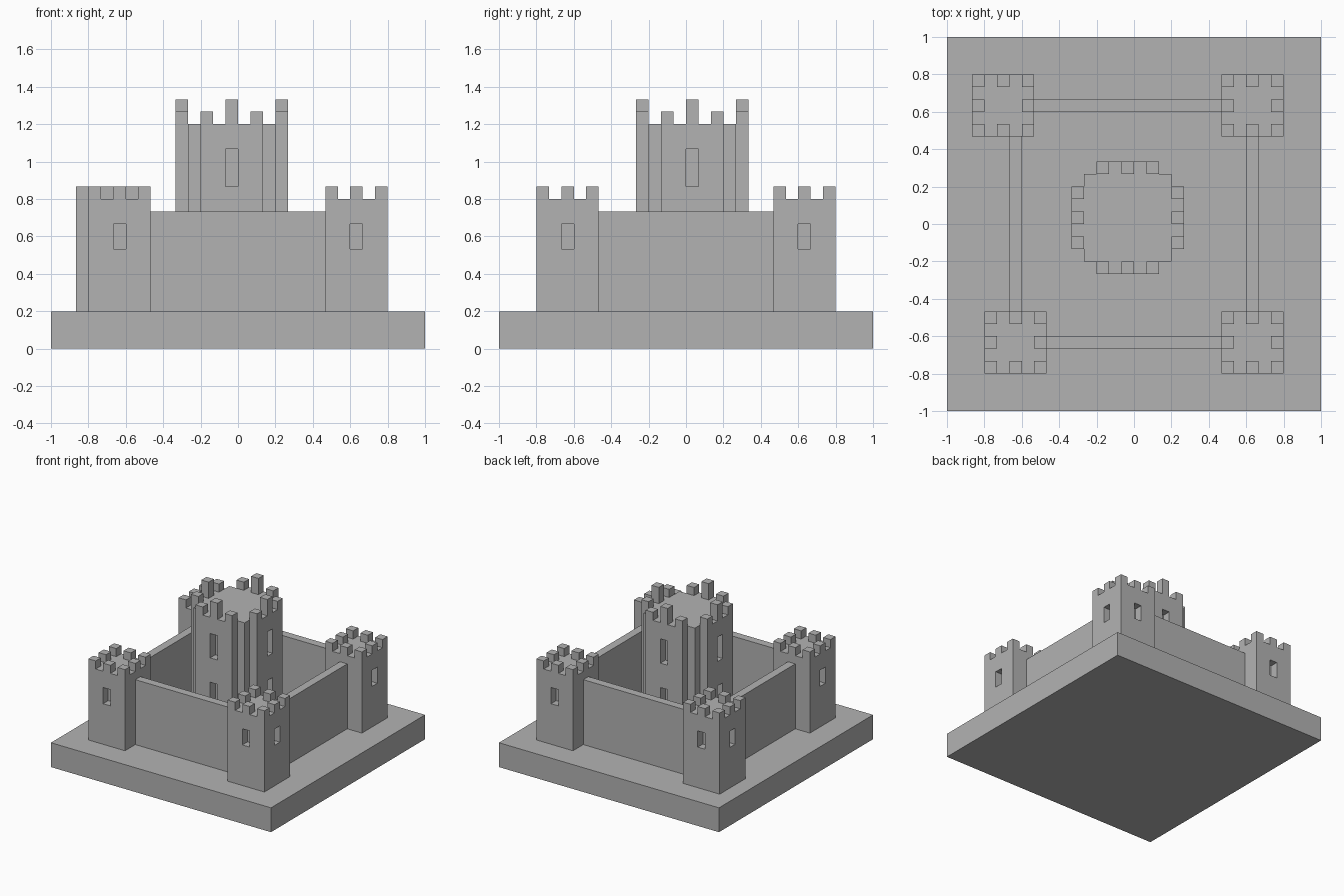
import bpy, bmesh
from mathutils import Matrix, Vector

U = 1 / 15  # one building block
SIDES = [(1, 0), (0, 1), (-1, 0), (0, -1)]

cube = bpy.data.objects.get("Cube")
if cube:
    bpy.data.objects.remove(cube, do_unlink=True)

stone = bpy.data.materials.new("grey stone")
stone.use_nodes = True
stone.diffuse_color = (0.45, 0.45, 0.45, 1)
stone.node_tree.nodes["Principled BSDF"].inputs["Base Color"].default_value = (0.45, 0.45, 0.45, 1)


def add_box(bm, low, high):
    """Box between two corners, in blocks."""
    low, high = Vector(low), Vector(high)
    matrix = Matrix.Translation((low + high) / 2) @ Matrix.Diagonal((*(high - low), 1))
    bmesh.ops.create_cube(bm, size=1, matrix=matrix)


def finish(name, bm):
    bmesh.ops.recalc_face_normals(bm, faces=bm.faces)
    bm.transform(Matrix.Scale(U, 4))
    mesh = bpy.data.meshes.new(name)
    bm.to_mesh(mesh)
    bm.free()
    mesh.materials.append(stone)
    obj = bpy.data.objects.new(name, mesh)
    bpy.context.collection.objects.link(obj)
    return obj


def box_object(name, low, high):
    bm = bmesh.new()
    add_box(bm, low, high)
    return finish(name, bm)


def prism(name, outline, centre, bottom, top):
    bm = bmesh.new()
    cx, cy = centre
    face = bm.faces.new([bm.verts.new((cx + x, cy + y, bottom)) for x, y in outline])
    side = bmesh.ops.extrude_face_region(bm, geom=[face])
    verts = [v for v in side["geom"] if isinstance(v, bmesh.types.BMVert)]
    bmesh.ops.translate(bm, vec=(0, 0, top - bottom), verts=verts)
    return finish(name, bm)


def cut_windows(body, centre, half, sides, levels):
    """Recess a one-block-deep slot in the middle of each given side."""
    bm = bmesh.new()
    for dx, dy in sides:
        x, y = centre[0] + dx * half, centre[1] + dy * half
        rx, ry = (1 if dx else 0.5), (1 if dy else 0.5)
        for low, high in levels:
            add_box(bm, (x - rx, y - ry, low), (x + rx, y + ry, high))
    cutter = finish(body.name + "_window_cutter", bm)
    cutter.hide_render = True
    cutter.hide_viewport = False
    mod = body.modifiers.new("windows", "BOOLEAN")
    mod.operation = "DIFFERENCE"
    mod.solver = "EXACT"
    mod.object = cutter
    bpy.context.view_layer.update()
    result = bpy.data.meshes.new_from_object(body.evaluated_get(bpy.context.evaluated_depsgraph_get()))
    body.modifiers.clear()
    body.data = result
    bpy.data.objects.remove(cutter, do_unlink=True)


def battlements(name, centre, half, floor, offsets, middle_height):
    """Merlons along all four sides, the middle one with its own height."""
    bm = bmesh.new()
    spots = set()
    for dx, dy in SIDES:
        for t in offsets:
            edge = half - 0.5
            spots.add((dx * edge - dy * t, dy * edge + dx * t, middle_height if t == 0 else 1))
    for x, y, h in sorted(spots):
        x, y = x + centre[0], y + centre[1]
        add_box(bm, (x - 0.5, y - 0.5, floor), (x + 0.5, y + 0.5, floor + h))
    finish(name, bm)


# Ground slab
box_object("base", (-15, -15, 0), (15, 15, 3))

# Curtain walls between the towers
box_object("front_wall", (-7, -10, 3), (7, -9, 11))
box_object("back_wall", (-8, 9, 3), (7, 10, 11))
box_object("left_wall", (9, -7, 3), (10, 7, 11))
box_object("right_wall", (-10, -7, 3), (-9, 7, 11))

# Corner towers, with windows on the outward sides only
towers = {
    "front_right_tower": (-9.5, -9.5),
    "front_left_tower": (9.5, -9.5),
    "back_left_tower": (9.5, 9.5),
    "back_right_tower": (-10.5, 9.5),
}
square = [(-2.5, -2.5), (2.5, -2.5), (2.5, 2.5), (-2.5, 2.5)]
for name, centre in towers.items():
    tower = prism(name, square, centre, 3, 12)
    outward = [s for s in SIDES if s[0] * centre[0] + s[1] * centre[1] > 0]
    cut_windows(tower, centre, 2.5, outward, [(8, 10)])
    battlements(name + "_battlements", centre, 2.5, 12, (-2, 0, 2), 1)

# Central keep with stepped corners
keep_centre = (-0.5, 0.5)
corner = [(2.5, -4.5), (2.5, -3.5), (3.5, -3.5), (3.5, -2.5), (4.5, -2.5)]
outline = []
for turn in range(4):
    outline += corner
    corner = [(-y, x) for x, y in corner]
keep = prism("keep", outline, keep_centre, 3, 18)
cut_windows(keep, keep_centre, 4.5, SIDES, [(7, 10), (13, 16)])
battlements("keep_battlements", keep_centre, 4.5, 18, (-2, 0, 2), 2)
